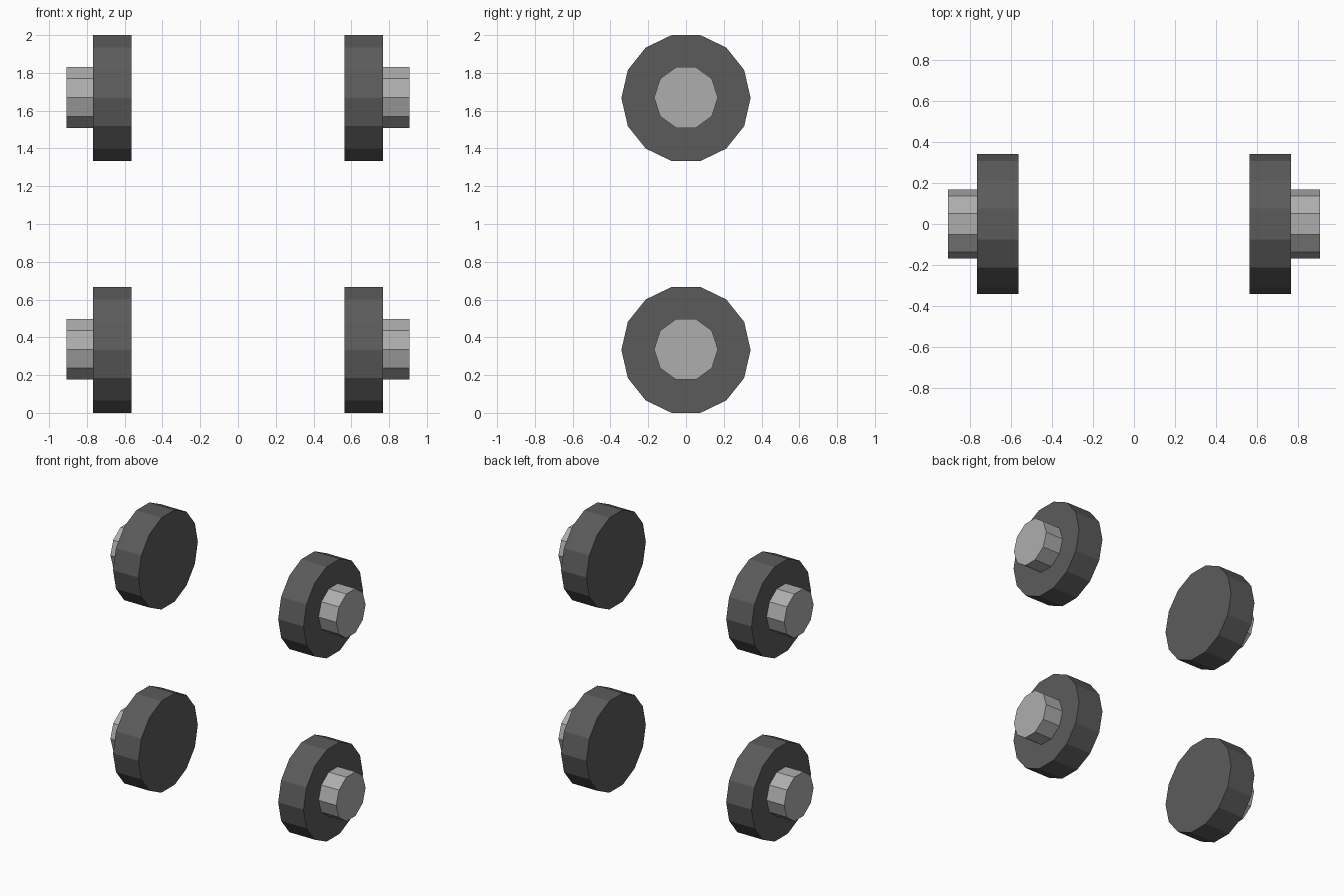
import bpy, bmesh, math
from mathutils import Matrix

if "Cube" in bpy.data.objects:
    bpy.data.objects.remove(bpy.data.objects["Cube"])


def material(name, value):
    m = bpy.data.materials.new(name)
    m.diffuse_color = (value, value, value, 1)
    m.use_nodes = True
    m.node_tree.nodes["Principled BSDF"].inputs["Base Color"].default_value = m.diffuse_color
    return m


rubber = material("dark_grey_rubber", 0.105)
metal = material("light_grey_metal", 0.42)


def disc(name, sides, radius, x0, x1, z, mat):
    """Flat-sided cylinder lying along x, with a corner pointing to +y."""
    bm = bmesh.new()
    place = Matrix.Translation(((x0 + x1) / 2, 0, z)) @ Matrix.Rotation(math.pi / 2, 4, 'Y')
    bmesh.ops.create_cone(bm, cap_ends=True, segments=sides, radius1=radius,
                          radius2=radius, depth=abs(x1 - x0), matrix=place)
    mesh = bpy.data.meshes.new(name)
    bm.to_mesh(mesh)
    bm.free()
    mesh.materials.append(mat)
    bpy.context.collection.objects.link(bpy.data.objects.new(name, mesh))


# Four wheels: left/right, lower/upper, hubs facing outward
for side, sx in (("left", -1), ("right", 1)):
    for level, z in (("lower", 0.3333), ("upper", 1.6667)):
        disc(f"{level}_{side}_wheel", 14, 0.3419, sx * 0.563, sx * 0.767, z, rubber)
        disc(f"{level}_{side}_hub", 10, 0.169, sx * 0.767, sx * 0.909, z + 0.003, metal)
